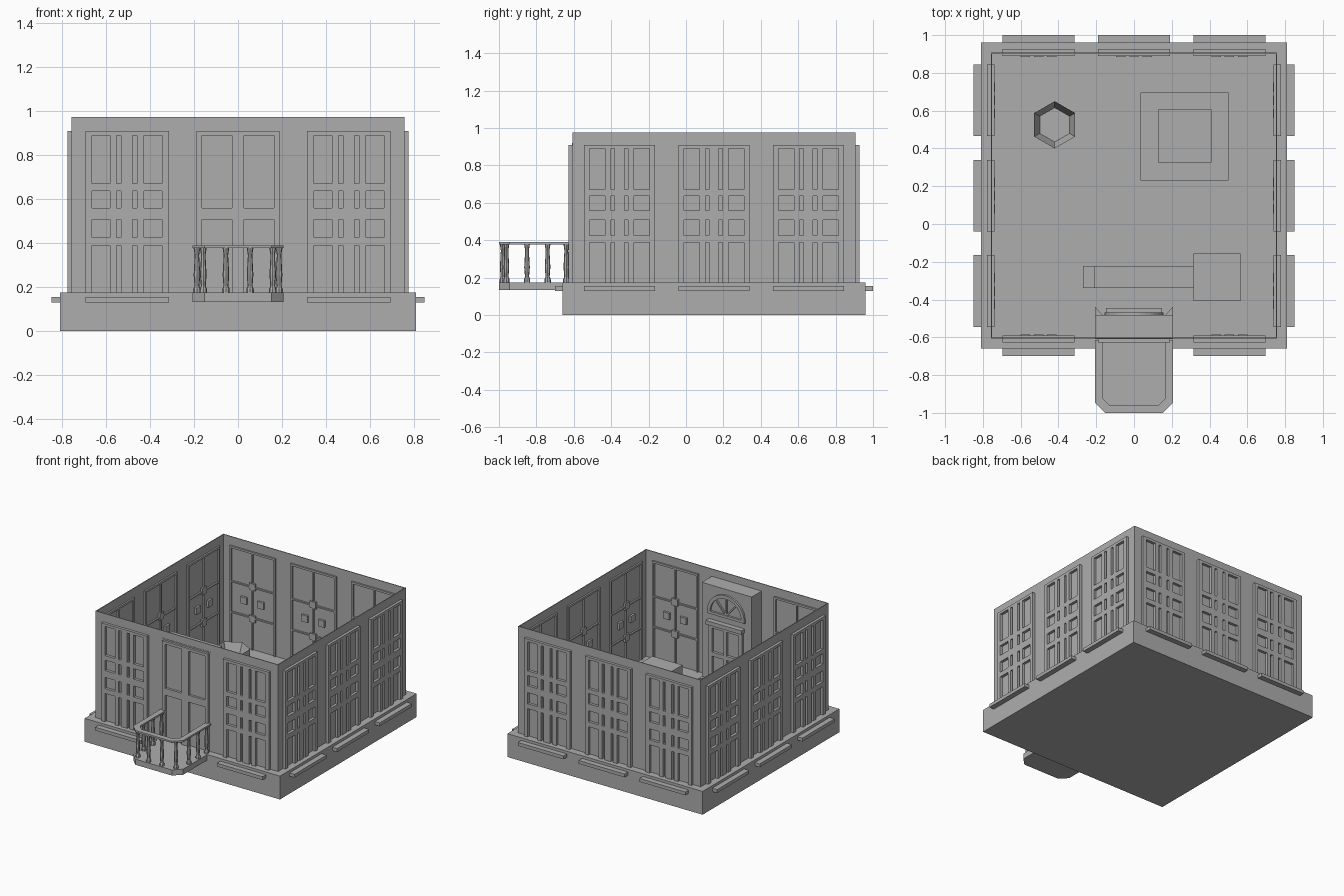
import bpy, bmesh, math
from mathutils import Matrix, Vector

cube = bpy.data.objects.get("Cube")
if cube:
    bpy.data.objects.remove(cube, do_unlink=True)

stone = bpy.data.materials.new("plain_grey")
stone.use_nodes = True
GREY = (0.42, 0.42, 0.42, 1)
stone.diffuse_color = GREY
stone.node_tree.nodes["Principled BSDF"].inputs["Base Color"].default_value = GREY


def finish(name, bm, matrix=None):
    bmesh.ops.recalc_face_normals(bm, faces=bm.faces)
    mesh = bpy.data.meshes.new(name)
    bm.to_mesh(mesh)
    bm.free()
    mesh.materials.append(stone)
    obj = bpy.data.objects.new(name, mesh)
    bpy.context.collection.objects.link(obj)
    if matrix:
        obj.matrix_world = matrix
    return obj


def box(name, x, y, z, matrix=None):
    bm = bmesh.new()
    size = Matrix.Diagonal((x[1] - x[0], y[1] - y[0], z[1] - z[0], 1))
    centre = Matrix.Translation((sum(x) / 2, sum(y) / 2, sum(z) / 2))
    bmesh.ops.create_cube(bm, size=1, matrix=centre @ size)
    return finish(name, bm, matrix)


def prism(name, points, z0, z1, matrix=None):
    bm = bmesh.new()
    face = bm.faces.new([bm.verts.new((p[0], p[1], z0)) for p in points])
    top = bmesh.ops.extrude_face_region(bm, geom=[face])["geom"]
    moved = [v for v in top if isinstance(v, bmesh.types.BMVert)]
    bmesh.ops.translate(bm, verts=moved, vec=(0, 0, z1 - z0))
    return finish(name, bm, matrix)


def lattice(name, columns, rows, half, top, matrix, depth=0.02):
    """Flat frame with openings; local -y points away from the wall."""
    xs = [-half] + [e for c in columns for e in c] + [half]
    zs = [e for r in rows for e in r] + [top]
    bm = bmesh.new()
    grid = [[bm.verts.new((x, 0, z)) for z in zs] for x in xs]
    for i in range(len(xs) - 1):
        for j in range(len(zs) - 1):
            if i % 2 == 0 or j % 2 == 1:
                bm.faces.new((grid[i][j], grid[i + 1][j], grid[i + 1][j + 1], grid[i][j + 1]))
    flat = bm.faces[:]
    out = bmesh.ops.extrude_face_region(bm, geom=flat)["geom"]
    moved = [v for v in out if isinstance(v, bmesh.types.BMVert)]
    bmesh.ops.translate(bm, verts=moved, vec=(0, -depth, 0))
    return finish(name, bm, matrix)


# Plinth and raised floor
FLOOR, TOP, CY = 0.175, 0.975, 0.15
HALF = 0.757
box("plinth", (-0.81, 0.81), (-0.66, 0.96), (0, FLOOR))
box("floor_panel", (-0.69, 0.69), (-0.53, 0.84), (FLOOR - 0.01, FLOOR + 0.003))

# Four sides: thin wall, windows, inner trims and ledges
PANES = [(-0.16, -0.078), (-0.047, -0.027), (0.025, 0.045), (0.078, 0.16)]
ROWS = [(FLOOR, 0.388), (0.425, 0.508), (0.56, 0.637), (0.672, 0.89)]
DOOR_PANES = [(-0.165, -0.028), (0.028, 0.165)]
DOOR_ROWS = [(FLOOR, 0.508), (0.56, 0.89)]
SPACING = 0.505
for side, turn in (("front", 0), ("left", 1), ("back", 2), ("right", 3)):
    place = Matrix.Translation((0, CY, 0)) @ Matrix.Rotation(turn * math.pi / 2, 4, "Z")
    box(side + "_wall", (-HALF, HALF), (-HALF, 0.006 - HALF), (FLOOR, TOP), place)
    for n in (-1, 0, 1):
        spot = place @ Matrix.Translation((n * SPACING, -HALF, 0))
        balcony = side == "front" and n == 0
        if balcony:
            lattice("balcony_door", DOOR_PANES, DOOR_ROWS, 0.19, 0.91, spot)
            continue
        lattice(side + "_window", PANES, ROWS, 0.19, 0.91, spot)
        box(side + "_ledge", (-0.19, 0.19), (-0.093, -0.05), (0.13, 0.155), spot)
        inner = spot @ Matrix.Translation((0, 0.018, 0))
        lattice(side + "_inner_frame", [(-0.175, -0.004), (0.004, 0.175)],
                [(FLOOR, 0.41), (0.42, 0.64), (0.65, 0.895)], 0.19, 0.91, inner, 0.012)
        for x, z in ((0, 0.65), (-0.07, 0.53), (0.07, 0.53), (0, 0.41)):
            box(side + "_inner_block", (x - 0.025, x + 0.025), (0.006, 0.022),
                (z - 0.025, z + 0.025), spot)

# Balcony slab and hand rail
def outline(inset, back):
    w, f, c = 0.207 - inset, -1 + inset, 0.055 - inset * 0.4
    return [(-w, back), (-w, f + c), (-w + c, f), (w - c, f), (w, f + c), (w, back)]

prism("balcony_slab", outline(0, -0.61), 0.133, FLOOR)
prism("balcony_rail", outline(0, -0.615) + outline(0.04, -0.615)[::-1], 0.377, 0.39)

# Turned balusters
PROFILE = [(0.017, 0), (0.017, 0.015), (0.011, 0.03), (0.015, 0.08), (0.01, 0.17), (0.015, 0.202)]
spots = [(s * x, y) for s in (-1, 1) for x, y in
         ((0.187, -0.64), (0.187, -0.74), (0.187, -0.85), (0.158, -0.96), (0.055, -0.98))]
for x, y in spots:
    bm = bmesh.new()
    rings = [[bm.verts.new((r * math.cos(a * math.pi / 4), r * math.sin(a * math.pi / 4), z))
              for a in range(8)] for r, z in PROFILE]
    for low, high in zip(rings, rings[1:]):
        for a in range(8):
            b = (a + 1) % 8
            bm.faces.new((low[a], low[b], high[b], high[a]))
    bm.faces.new(rings[0])
    bm.faces.new(rings[-1])
    finish("baluster", bm, Matrix.Translation((x, y, FLOOR)))

# Inner doorway block with framed door and arched light
FACE = -0.483
box("doorway_block", (-0.207, 0.207), (-0.61, FACE), (FLOOR, 0.92))
door = Matrix.Translation((0, FACE, 0)) @ Matrix.Rotation(math.pi, 4, "Z")
lattice("inner_door", [(-0.11, -0.012), (0.012, 0.11)],
        [(FLOOR, 0.22), (0.24, 0.4), (0.43, 0.61)], 0.14, 0.635, door)
box("door_cornice", (-0.148, 0.148), (FACE, -0.445), (0.635, 0.665))

upright = Matrix.Translation((0, FACE, 0.725)) @ Matrix.Rotation(math.pi / 2, 4, "X")


def arc(radius):
    return [(radius * math.cos(i * math.pi / 16), radius * math.sin(i * math.pi / 16))
            for i in range(17)]


prism("arch_band", arc(0.155) + arc(0.13)[::-1], -0.015, 0, upright)
box("arch_base", (-0.155, 0.155), (FACE, FACE + 0.015), (0.71, 0.73))
for lean in (-0.7, 0, 0.7):
    bar = Matrix.Translation((0, FACE, 0.725)) @ Matrix.Rotation(lean, 4, "Y")
    box("arch_bar", (-0.005, 0.005), (0, 0.012), (0, 0.135), bar)
for s in (-1, 1):
    prism("doorway_corner", [(s * 0.207, FACE), (s * 0.165, FACE), (s * 0.207, -0.437)],
          FLOOR, 0.215)

# Hexagonal basin with a sunken middle
bm = bmesh.new()
bmesh.ops.create_cone(bm, cap_ends=True, segments=6, radius1=0.125, radius2=0.125, depth=0.175)
lid = max(bm.faces, key=lambda f: f.calc_center_median().z)
if max(v.co.y for v in lid.verts) < 0.12:
    bmesh.ops.rotate(bm, verts=bm.verts, matrix=Matrix.Rotation(math.pi / 6, 3, "Z"))
bmesh.ops.inset_region(bm, faces=[lid], thickness=0.034)
bmesh.ops.translate(bm, verts=lid.verts[:], vec=Vector((0, 0, -0.08)))
finish("hexagonal_basin", bm, Matrix.Translation((-0.42, 0.525, FLOOR + 0.0875)))

# Stepped pedestal, and low counter with end pieces
box("pedestal_base", (0.035, 0.5), (0.23, 0.695), (FLOOR, 0.25))
box("pedestal_top", (0.127, 0.41), (0.325, 0.605), (0.25, 0.32))
box("counter_seat", (0.315, 0.565), (-0.407, -0.155), (FLOOR, 0.3))
box("counter_strip", (-0.21, 0.315), (-0.338, -0.222), (FLOOR, 0.26))
box("counter_end", (-0.27, -0.21), (-0.338, -0.222), (FLOOR, 0.28))
